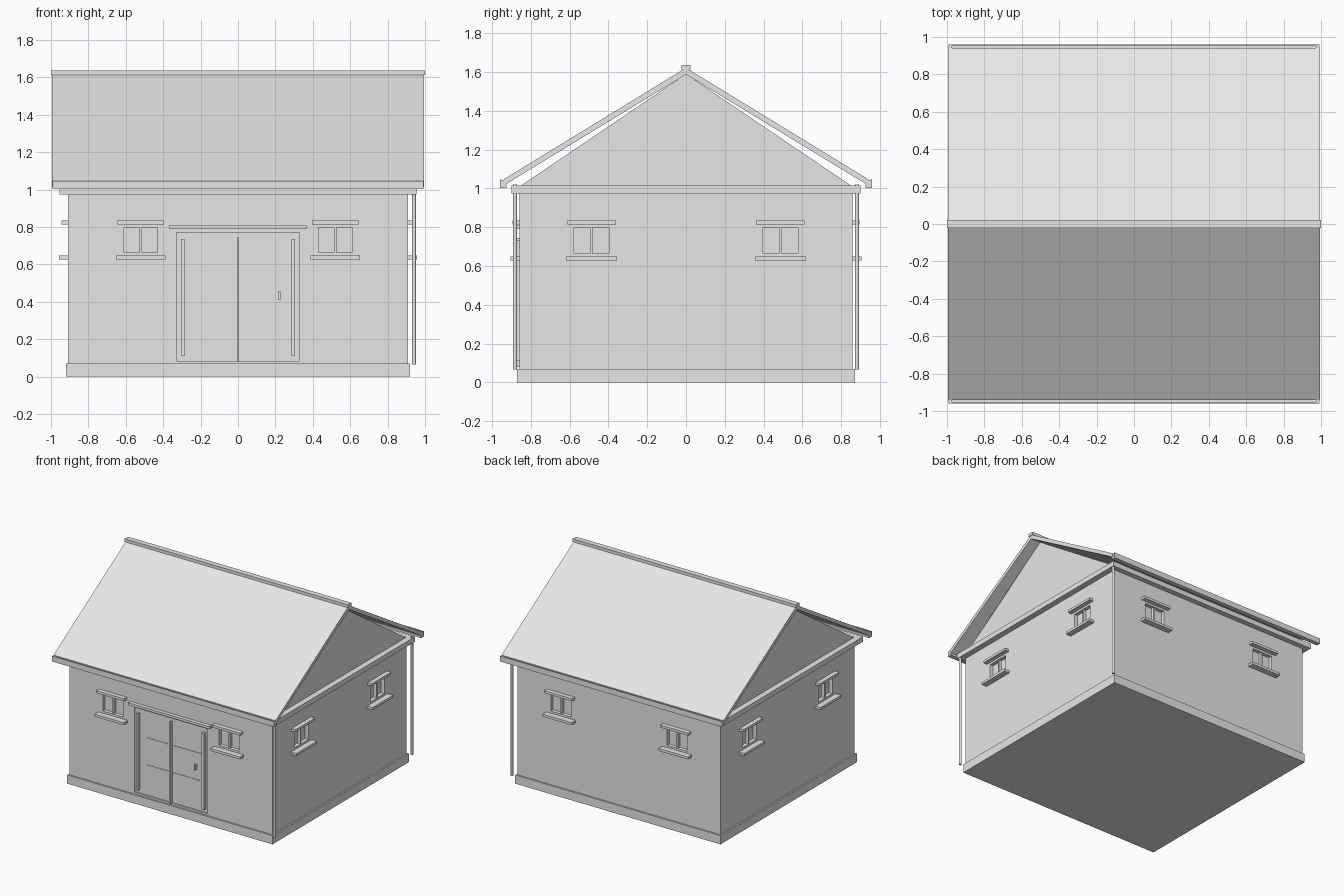
import bpy, bmesh, math
from mathutils import Matrix, Vector

if "Cube" in bpy.data.objects:
    bpy.data.objects.remove(bpy.data.objects["Cube"], do_unlink=True)

grey = bpy.data.materials.new("light_grey")
grey.use_nodes = True
grey.diffuse_color = (0.8, 0.8, 0.8, 1)
grey.node_tree.nodes["Principled BSDF"].inputs["Base Color"].default_value = grey.diffuse_color


def add_box(bm, x, y, z, turn=Matrix()):
    """Box from three (low, high) ranges."""
    ranges = (x, y, z)
    centre = Vector([(a + b) / 2 for a, b in ranges])
    size = [b - a for a, b in ranges]
    bmesh.ops.create_cube(bm, size=1, matrix=turn @ Matrix.Translation(centre) @ Matrix.Diagonal((*size, 1)))


def finish(bm, name):
    bmesh.ops.recalc_face_normals(bm, faces=bm.faces)
    mesh = bpy.data.meshes.new(name)
    bm.to_mesh(mesh)
    bm.free()
    mesh.materials.append(grey)
    obj = bpy.data.objects.new(name, mesh)
    bpy.context.collection.objects.link(obj)
    return obj


def boxes(name, *items, turn=Matrix()):
    bm = bmesh.new()
    for item in items:
        add_box(bm, *item, turn)
    return finish(bm, name)


def extrude_x(name, profile, half):
    """Prism along x from a (y, z) profile."""
    bm = bmesh.new()
    face = bm.faces.new([bm.verts.new((-half, y, z)) for y, z in profile])
    grown = bmesh.ops.extrude_face_region(bm, geom=[face])["geom"]
    moved = [v for v in grown if isinstance(v, bmesh.types.BMVert)]
    bmesh.ops.translate(bm, verts=moved, vec=(2 * half, 0, 0))
    return finish(bm, name)


def mirrored(low, high):
    return (-high, -low)


# Main masses
WX, WY = 0.908, 0.858
boxes("plinth", ((-0.92, 0.92), (-0.872, 0.872), (0, 0.07)))
walls = boxes("walls", ((-WX, WX), (-WY, WY), (0.06, 0.99)))
boxes("wall_band", ((-0.955, 0.955), (-0.9, 0.9), (0.974, 1.014)))
extrude_x("gable", [(-WY, 1.01), (WY, 1.01), (0, 1.59)], WX)

# Windows: the wall face is at local y = 0, outward is -y
windows = []
for angle, wall, offset in ((0, WY, 0.52), (180, WY, 0.52), (90, WX, 0.487), (-90, WX, 0.487)):
    for side in (-1, 1):
        windows.append(Matrix.Rotation(math.radians(angle), 4, "Z")
                       @ Matrix.Translation((side * offset, -wall, 0)))

cut = bmesh.new()
for turn in windows:
    add_box(cut, (-0.09, 0.09), (-0.05, 0.03), (0.665, 0.798), turn)
add_box(cut, (-0.328, 0.328), (-WY - 0.05, -WY + 0.01), (0.085, 0.77))
cutter = finish(cut, "opening_cutter")
cutter.hide_render = True
mod = walls.modifiers.new("openings", "BOOLEAN")
mod.operation = "DIFFERENCE"
mod.solver = "EXACT"
mod.object = cutter
bpy.context.view_layer.objects.active = walls
bpy.ops.object.modifier_apply(modifier=mod.name)
bpy.data.objects.remove(cutter, do_unlink=True)

for turn in windows:
    boxes("window_mullion", ((-0.006, 0.006), (0.005, 0.035), (0.66, 0.803)), turn=turn)
    boxes("window_lintel", ((-0.125, 0.125), (-0.036, 0.01), (0.815, 0.835)), turn=turn)
    boxes("window_sill", ((-0.132, 0.132), (-0.048, 0.01), (0.628, 0.648)), turn=turn)

# Double door on the front
bars = (0.285, 0.305)
front = (-WY - 0.013, -WY + 0.015)
boxes("door_bars", (bars, front, (0.112, 0.735)), (mirrored(*bars), front, (0.112, 0.735)))
boxes("door_centre_strip", ((-0.006, 0.006), front, (0.08, 0.745)))
boxes("door_hood", ((-0.365, 0.365), (-WY - 0.03, -WY + 0.01), (0.79, 0.81)))
boxes("door_handle", ((0.214, 0.226), front, (0.412, 0.455)))
boxes("door_ribs", *[((-0.22, 0.26), (-WY + 0.006, -WY + 0.012), (z, z + 0.006)) for z in (0.325, 0.545)])

# Roof slab and ridge
extrude_x("roof", [(-0.94, 1.047), (0, 1.622), (0.94, 1.047),
                   (0.94, 1.015), (0, 1.588), (-0.94, 1.015)], 0.995)
boxes("ridge_cap", ((-1, 1), (-0.022, 0.022), (1.612, 1.636)))

# Eave gutters, open on top, and the pipes below their +x ends
for side in (-1, 1):
    def span(a, b):
        return (a, b) if side > 0 else mirrored(a, b)
    boxes("gutter",
          ((-0.993, 0.993), span(0.925, 0.96), (1.003, 1.02)),
          ((-0.993, 0.993), span(0.952, 0.96), (1.003, 1.047)),
          ((-0.993, -0.973), span(0.93, 0.96), (1.003, 1.043)),
          ((0.973, 0.993), span(0.93, 0.96), (1.003, 1.043)))
    bm = bmesh.new()
    bmesh.ops.create_cone(bm, cap_ends=True, segments=16, radius1=0.01, radius2=0.01, depth=0.955,
                          matrix=Matrix.Translation((0.941, side * 0.882, 0.5425)))
    pipe = finish(bm, "drain_pipe")
    bpy.ops.object.select_all(action="DESELECT")
    pipe.select_set(True)
    bpy.context.view_layer.objects.active = pipe
    bpy.ops.object.shade_smooth_by_angle()
